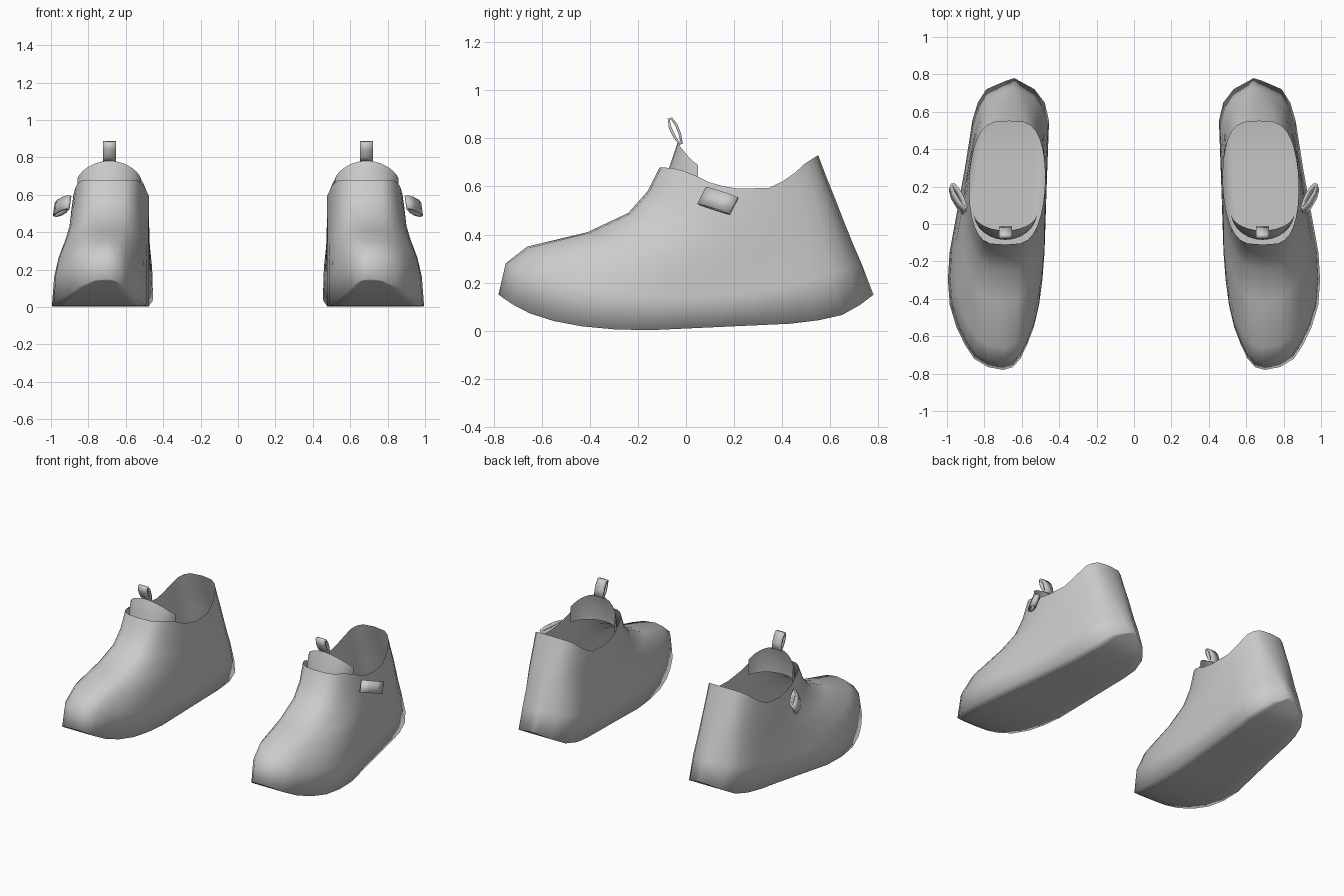
import bpy, bmesh, math
from mathutils import Vector

cube = bpy.data.objects.get("Cube")
if cube:
    bpy.data.objects.remove(cube, do_unlink=True)

grey = bpy.data.materials.new("plain grey")
grey.use_nodes = True
grey.diffuse_color = (0.6, 0.6, 0.6, 1)
bsdf = grey.node_tree.nodes["Principled BSDF"]
bsdf.inputs["Base Color"].default_value = (0.6, 0.6, 0.6, 1)
bsdf.inputs["Roughness"].default_value = 0.6


def interp(points, v):
    """Piecewise linear lookup."""
    if v <= points[0][0]:
        return points[0][1]
    for (a, p), (b, q) in zip(points, points[1:]):
        if v <= b:
            return p + (q - p) * (v - a) / (b - a)
    return points[-1][1]


def finish(name, bm, angle, thickness=0):
    """Make the left part and mirror it to the right."""
    bmesh.ops.recalc_face_normals(bm, faces=bm.faces)
    mesh = bpy.data.meshes.new(name)
    bm.to_mesh(mesh)
    bm.free()
    mesh.materials.append(grey)
    obj = bpy.data.objects.new(name, mesh)
    bpy.context.collection.objects.link(obj)
    bpy.ops.object.select_all(action="DESELECT")
    obj.select_set(True)
    bpy.context.view_layer.objects.active = obj
    bpy.ops.object.shade_smooth_by_angle(angle=math.radians(angle))
    if thickness:
        solid = obj.modifiers.new("thickness", "SOLIDIFY")
        solid.thickness = thickness
        solid.offset = 0
    mirror = obj.modifiers.new("pair", "MIRROR")
    mirror.use_mirror_merge = False


def bridge(bm, rows, closed):
    """Skin consecutive rows of vertices."""
    for low, high in zip(rows, rows[1:]):
        n = len(low)
        for i in range(n if closed else n - 1):
            j = (i + 1) % n
            bm.faces.new((low[i], low[j], high[j], high[i]))


# Shoe body: thin shell of outlines stacked from sole edge to collar
LENGTH = .78
SOLE = [(-.78, .15), (-.7, .095), (-.6, .05), (-.4, .012), (-.2, 0),
        (.45, .03), (.6, .05), (.68, .075), (.78, .15)]
COLLAR = [(-.11, .68), (-.04, .675), (.03, .65), (.1, .615), (.2, .59),
          (.36, .595), (.44, .645), (.5, .7), (.55, .73)]
OUTER = [(-.78, .7), (-.765, .78), (-.735, .845), (-.6, .935), (-.4, .995),
         (-.2, .995), (.1, .94), (.32, .9), (.55, .865), (.65, .835),
         (.735, .78), (.78, .64)]
INNER = [(-.78, .7), (-.76, .63), (-.68, .585), (-.55, .535), (-.4, .5),
         (-.2, .48), (.2, .467), (.58, .453), (.7, .495), (.78, .64)]
# front y, front z, back y, back z, side z, share of the collar shape
RINGS = [
    (-.78, .15, .78, .15, 0, 0),
    (-.75, .28, .73, .28, .14, .1),
    (-.66, .35, .695, .36, .25, .3),
    (-.41, .41, .655, .46, .35, .6),
    (-.24, .49, .62, .55, .43, .8),
    (-.16, .58, .58, .65, .52, .9),
    (-.11, .68, .55, .73, .59, 1),
]
N = 32
bm = bmesh.new()
rows = []
for k, (yf, zf, yb, zb, zm, share) in enumerate(RINGS):
    row = []
    for i in range(N):
        t = math.tau * i / N
        u = (1 - math.cos(t)) / 2
        y = yf + (yb - yf) * u
        s = 0 if i in (0, N // 2) else math.sin(t)
        sole_x = interp(OUTER if s >= 0 else INNER, LENGTH * (2 * u - 1))
        collar_x = .688 - .02 * u + math.copysign(.202 * abs(s) ** .55, s)
        x = sole_x + (collar_x - sole_x) * share
        if k == 0:
            z = interp(SOLE, y)
        elif k == len(RINGS) - 1:
            z = interp(COLLAR, y)
        else:
            z = zm + ((zf if u < .5 else zb) - zm) * (1 - 2 * u) ** 2
        row.append(bm.verts.new((x, y, z)))
    rows.append(row)
bridge(bm, rows, True)
# Sole: rows across the outline with a narrow border on each side
edge = rows[0]
strips = []
for i in range(1, N // 2):
    a, b = edge[i], edge[N - i]
    inner = [bm.verts.new(a.co.lerp(b.co, f)) for f in (.15, .85)]
    strips.append([a, *inner, b])
bridge(bm, strips, False)
for tip, strip in ((edge[0], strips[0]), (edge[N // 2], strips[-1])):
    for a, b in zip(strip, strip[1:]):
        bm.faces.new((tip, a, b))
finish("shoe_body", bm, 180)

# Tongue: thin curved flap standing inside the front of the collar
bm = bmesh.new()
low, mid, high = [], [], []
for i in range(13):
    a = math.radians(-84 + 168 * i / 12)
    c = math.cos(a)
    x = .688 + .17 * math.sin(a)
    low.append(bm.verts.new((x, .065 - .15 * c, .58)))
    mid.append(bm.verts.new((x, .065 - .138 * c, .67)))
    high.append(bm.verts.new((x, .06 - .095 * c, .685 + .097 * c ** 1.4)))
bridge(bm, [low, mid, high], False)
finish("tongue", bm, 180)


def pull_loop(name, start, length, width, bulge):
    """Flat strap folded into a narrow loop."""
    start, length, width = Vector(start), Vector(length), Vector(width)
    out = length.cross(width).normalized() * bulge
    profile = [(0, .3), (.35, .9), (.7, 1), (.97, .5),
               (1, -.4), (.7, -1), (.3, -.9), (0, -.3)]
    bm = bmesh.new()
    rows = [[bm.verts.new(start + length * t + out * b + width * side)
             for t, b in profile] for side in (-.5, .5)]
    bridge(bm, rows, True)
    finish(name, bm, 50, .011)


pull_loop("tongue_pull_loop", (.687, -.022, .78), (0, -.045, .102),
          (.068, 0, 0), .014)
pull_loop("side_pull_loop", (.905, .072, .56), (.07, .125, -.04),
          (.01, -.035, -.07), .016)
